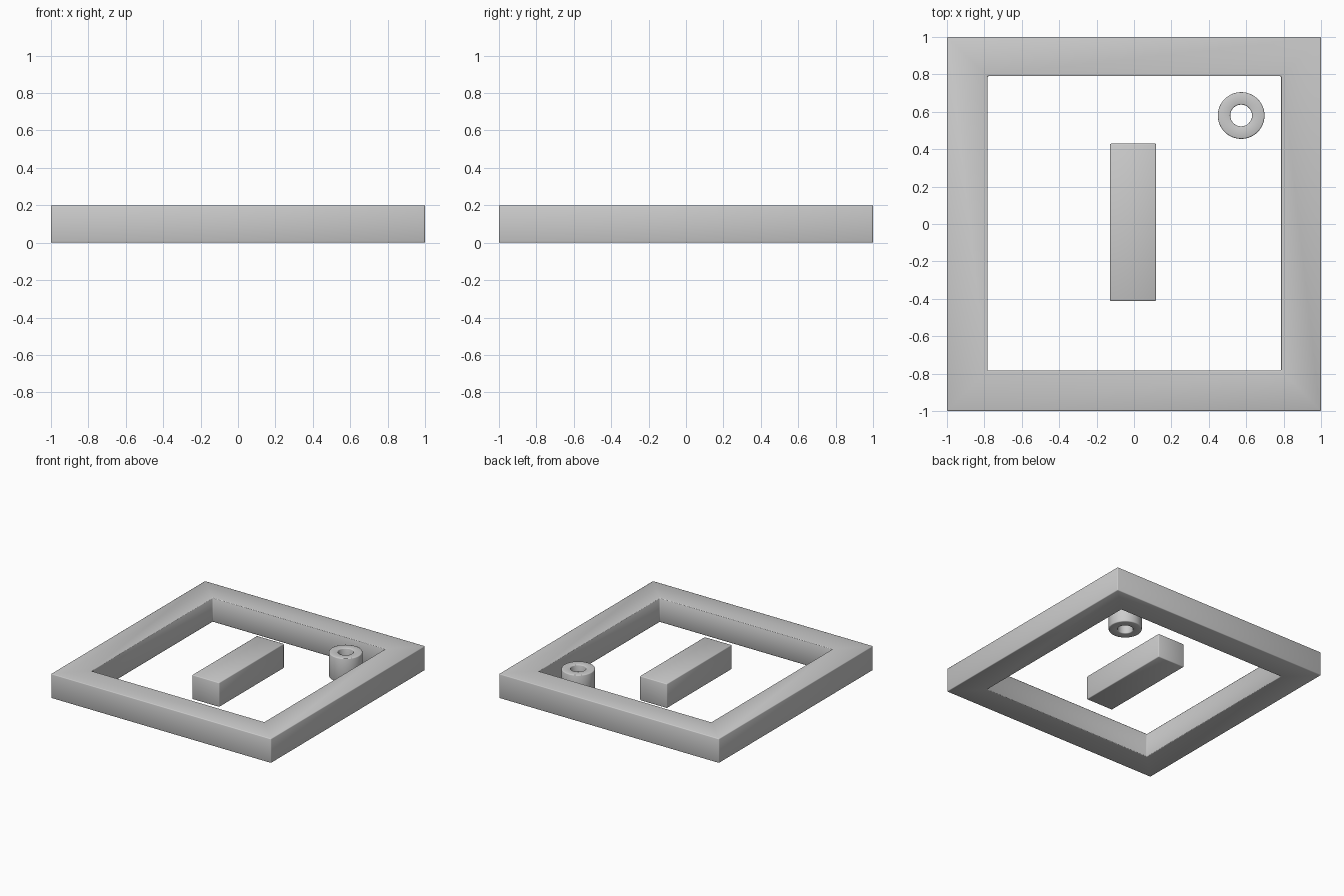
import bpy, bmesh, math

if "Cube" in bpy.data.objects:
    bpy.data.objects.remove(bpy.data.objects["Cube"])

H = 0.2  # common thickness


def ring_prism(name, outer, inner, bevel):
    """Closed band between two matching outlines, from z = 0 to H."""
    bm = bmesh.new()
    loops = [[bm.verts.new((x, y, z)) for x, y in pts]
             for pts, z in ((outer, 0), (outer, H), (inner, H), (inner, 0))]
    n = len(outer)
    for a, b in zip(loops, loops[1:] + loops[:1]):
        for i in range(n):
            j = (i + 1) % n
            bm.faces.new((a[i], a[j], b[j], b[i]))
    return finish(name, bm, bevel)


def finish(name, bm, bevel):
    bmesh.ops.recalc_face_normals(bm, faces=bm.faces)
    mesh = bpy.data.meshes.new(name)
    bm.to_mesh(mesh)
    bm.free()
    ob = bpy.data.objects.new(name, mesh)
    bpy.context.collection.objects.link(ob)
    # softened edges
    mod = ob.modifiers.new("soft_edges", "BEVEL")
    mod.width, mod.segments = bevel, 2
    mod.limit_method, mod.angle_limit = "ANGLE", math.radians(40)
    mesh.shade_smooth()
    return ob


def rect(x0, x1, y0, y1):
    return [(x0, y0), (x1, y0), (x1, y1), (x0, y1)]


def circle(cx, cy, r, n=48):
    return [(cx + r * math.cos(2 * math.pi * i / n),
             cy + r * math.sin(2 * math.pi * i / n)) for i in range(n)]


# Square border
ring_prism("square_frame", rect(-1, 1, -1, 1),
           rect(-0.783, 0.787, -0.783, 0.79), 0.006)

# Small round collar with a through hole
ring_prism("round_collar", circle(0.573, 0.58, 0.125),
           circle(0.573, 0.58, 0.058), 0.006)

# Central bar
bm = bmesh.new()
base = bm.faces.new([bm.verts.new((x, y, 0))
                     for x, y in rect(-0.128, 0.118, -0.412, 0.43)])
top = bmesh.ops.extrude_face_region(bm, geom=[base], use_keep_orig=True)
bmesh.ops.translate(bm, vec=(0, 0, H), verts=[
    v for v in top["geom"] if isinstance(v, bmesh.types.BMVert)])
finish("center_bar", bm, 0.006)
